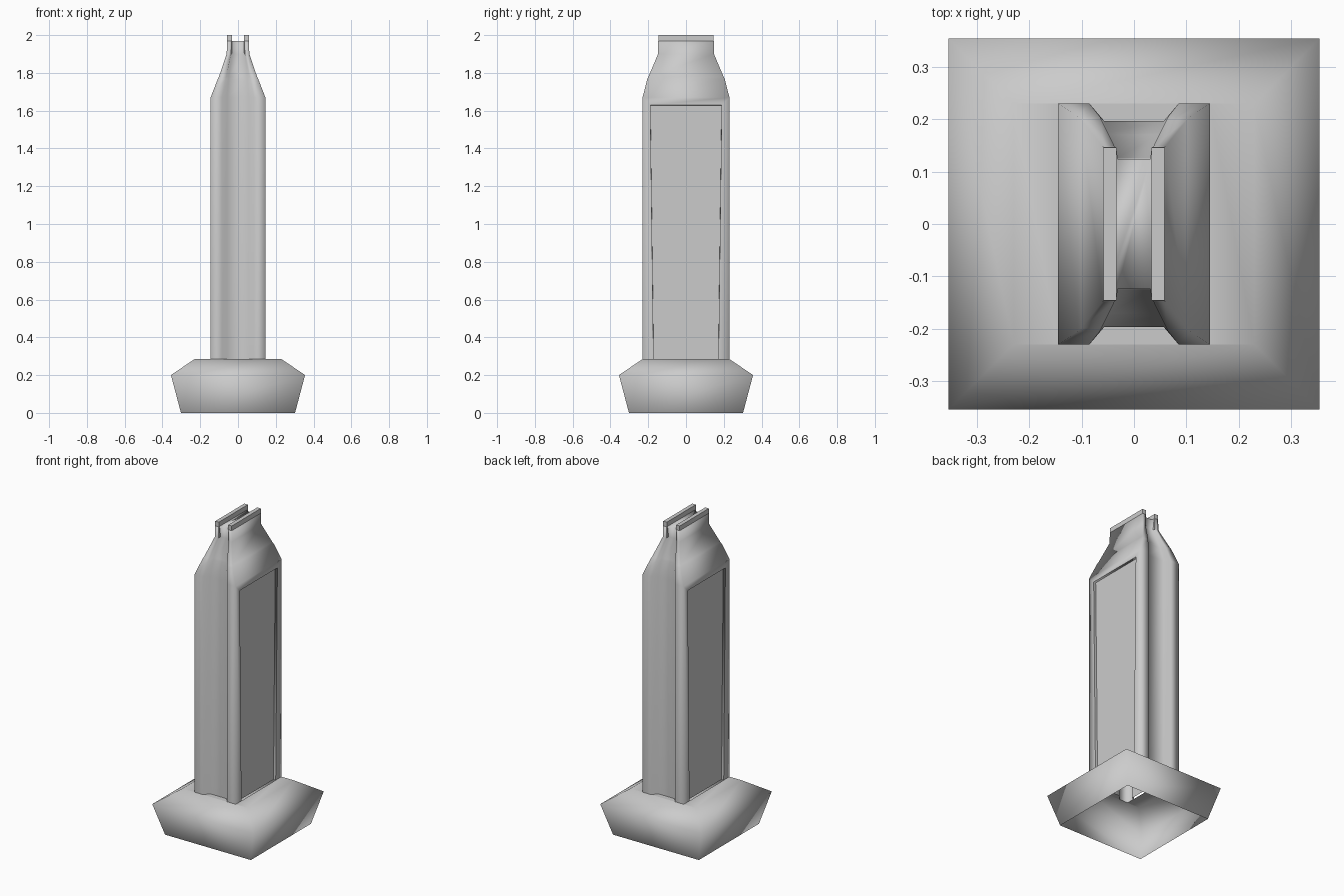
import bpy, bmesh

if "Cube" in bpy.data.objects:
    bpy.data.objects.remove(bpy.data.objects["Cube"])


def finish(bm, name):
    for f in bm.faces:
        f.smooth = True
    me = bpy.data.meshes.new(name)
    bm.to_mesh(me)
    bm.free()
    ob = bpy.data.objects.new(name, me)
    bpy.context.collection.objects.link(ob)
    return ob


def loft(bm, rings):
    """Skin a stack of closed loops with quads; returns the vertex loops."""
    loops = [[bm.verts.new(p) for p in r] for r in rings]
    for a, b in zip(loops, loops[1:]):
        n = len(a)
        for i in range(n):
            j = (i + 1) % n
            bm.faces.new((a[i], a[j], b[j], b[i]))
    return loops


def section(z, xo, yo, xm, xr, yr):
    """Plan of the pillar: two flanges joined by recessed front and back walls."""
    return [(x, y, z) for x, y in (
        (xo, -yo), (xo, yo), (xm, yo), (xr, yr), (-xr, yr), (-xm, yo),
        (-xo, yo), (-xo, -yo), (-xm, -yo), (-xr, -yr), (xr, -yr), (xm, -yo))]


# Flared plinth, open underneath, with a top deck around the pillar
bm = bmesh.new()
square = lambda h, z: [(h, -h, z), (h, h, z), (-h, h, z), (-h, -h, z)]
s = loft(bm, [square(0.302, 0), square(0.355, 0.2), square(0.23, 0.285)])[-1]
p = [bm.verts.new(c) for c in section(0.285, 0.145, 0.23, 0.085, 0.057, 0.197)]
bm.faces.new((s[0], s[1], p[1], p[0]))
bm.faces.new((s[2], s[3], p[7], p[6]))
bm.faces.new((p[2], p[5], p[4], p[3]))
bm.faces.new((p[8], p[11], p[10], p[9]))
finish(bm, "plinth")

# Pillar with tapering banded shoulders
bm = bmesh.new()
loops = loft(bm, [section(*r) for r in (
    (0.285, 0.145, 0.23, 0.085, 0.057, 0.197),
    (1.67, 0.145, 0.23, 0.085, 0.057, 0.197),
    (1.768, 0.107, 0.205, 0.065, 0.05, 0.175),
    (1.78, 0.101, 0.199, 0.062, 0.048, 0.171),
    (1.9, 0.06, 0.148, 0.037, 0.032, 0.126),
    (1.97, 0.058, 0.147, 0.034, 0.031, 0.124))])
bm.faces.new(loops[-1])
bm.normal_update()
# Crisp band lines on the two sides
for loop in loops[1:]:
    for i, j in ((0, 1), (6, 7)):
        bm.edges.get((loop[i], loop[j])).smooth = False
# Sunken side panels
for face in [f for f in bm.faces if abs(f.normal.x) > 0.99 and f.calc_area() > 0.5]:
    bmesh.ops.inset_region(bm, faces=[face], thickness=0.058)
    rim = list(face.edges)
    bmesh.ops.inset_region(bm, faces=[face], thickness=0.001, depth=-0.015)
    for e in rim + list(face.edges):
        e.smooth = False
finish(bm, "pillar")

# Twin upright blades at the tip
for side, name in ((1, "right_blade"), (-1, "left_blade")):
    bm = bmesh.new()
    bmesh.ops.create_cube(bm, size=1)
    for v in bm.verts:
        v.co = (side * 0.0455 + v.co.x * 0.025, v.co.y * 0.292, 1.95 + v.co.z * 0.1)
    for e in bm.edges:
        e.smooth = False
    finish(bm, name)
